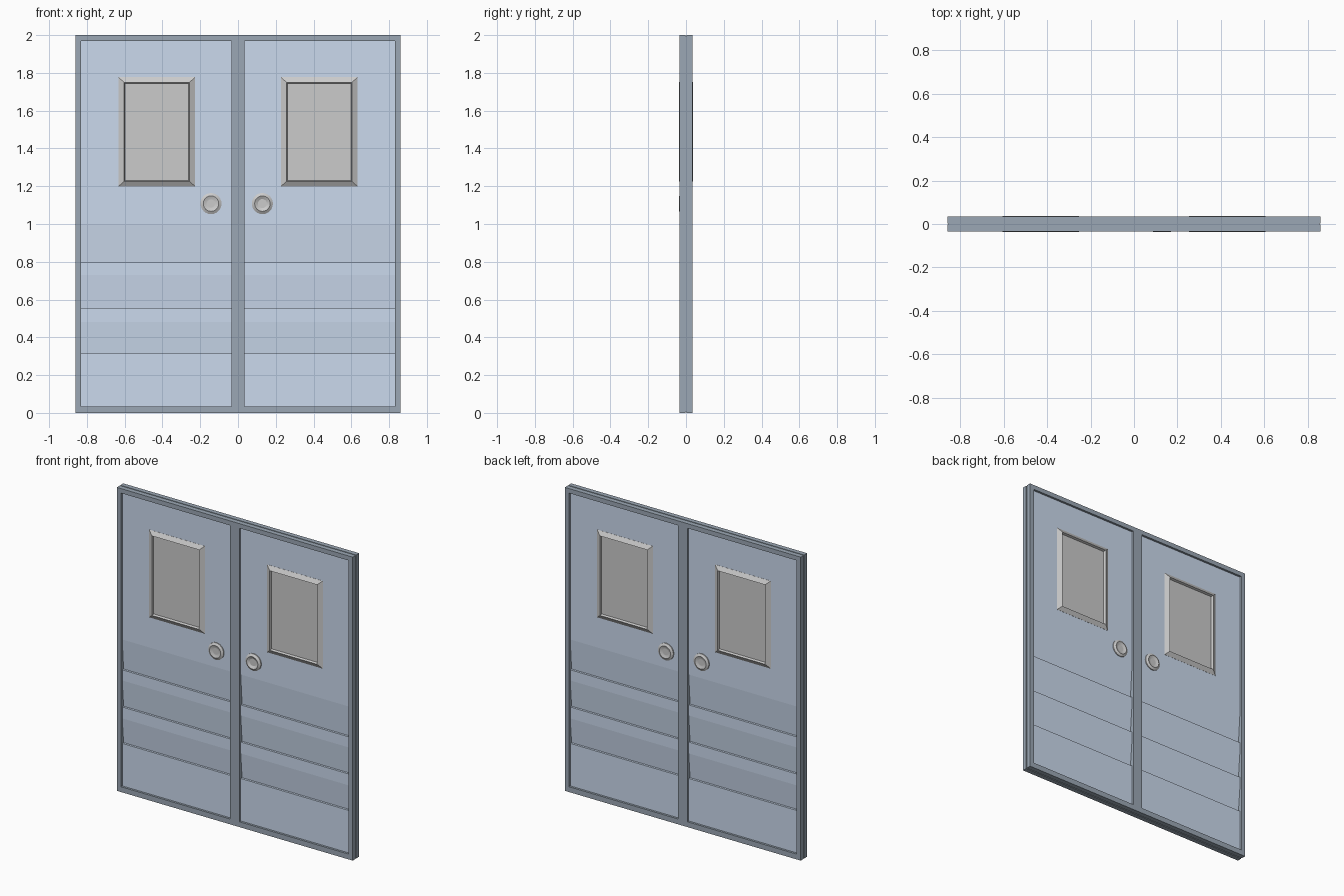
import bpy, bmesh, math

if "Cube" in bpy.data.objects:
    bpy.data.objects.remove(bpy.data.objects["Cube"])

def paint(name, rgb):
    m = bpy.data.materials.new(name)
    m.diffuse_color = (*rgb, 1)
    m.use_nodes = True
    m.node_tree.nodes["Principled BSDF"].inputs["Base Color"].default_value = m.diffuse_color
    return m

FRAME = paint("frame_paint", (0.33, 0.39, 0.46))
DOOR = paint("door_paint", (0.6, 0.7, 0.85))
FACE = 0.02          # door face distance from the centre plane

def finish(bm, name, mat=None):
    bmesh.ops.recalc_face_normals(bm, faces=bm.faces[:])
    me = bpy.data.meshes.new(name)
    bm.to_mesh(me)
    bm.free()
    ob = bpy.data.objects.new(name, me)
    bpy.context.collection.objects.link(ob)
    if mat:
        me.materials.append(mat)
    return ob

def loft(name, rings, mat=None):
    """Closed solid skinned through rings of equal point count."""
    bm = bmesh.new()
    loops = [[bm.verts.new(p) for p in r] for r in rings]
    n = len(loops[0])
    for a, b in zip(loops, loops[1:]):
        for i in range(n):
            j = (i + 1) % n
            bm.faces.new((a[i], a[j], b[j], b[i]))
    bm.faces.new(loops[0])
    bm.faces.new(loops[-1])
    return finish(bm, name, mat)

def frame(name, y0, y1, inset=0.0):
    """Double opening frame: grid of cells minus the two openings, extruded."""
    o = 0.86 - inset
    xs = [-o, -0.83, -0.034, 0.034, 0.83, o]
    zs = [inset, 0.035, 1.97, 2 - inset]
    bm = bmesh.new()
    v = [[bm.verts.new((x, y0, z)) for z in zs] for x in xs]
    for i in range(5):
        for k in range(3):
            if not (k == 1 and i in (1, 3)):
                bm.faces.new((v[i][k], v[i + 1][k], v[i + 1][k + 1], v[i][k + 1]))
    for u in [u for u in bm.verts if not u.link_faces]:
        bm.verts.remove(u)
    ext = bmesh.ops.extrude_face_region(bm, geom=bm.faces[:], use_keep_orig=True)
    for e in ext["geom"]:
        if isinstance(e, bmesh.types.BMVert):
            e.co.y = y1
    return finish(bm, name, FRAME)

# Frame: front and back casings with a thin seam between
frame("front_casing", -0.034, -0.003)
frame("back_casing", 0.003, 0.034)
frame("casing_core", -0.003, 0.003, 0.006)

# Door leaves: stepped boards on both faces, extruded across the width
IN = 0.006
prof = [(FACE, 0.03), (FACE, 0.315), (IN, 0.315), (FACE, 0.48), (FACE, 0.555),
        (IN, 0.555), (FACE, 0.73), (FACE, 0.8), (IN, 0.8), (FACE, 1.0), (FACE, 1.975)]
outline = [(-y, z) for y, z in prof] + [(y, z) for y, z in reversed(prof)]
for side, x0, x1 in (("left", -0.832, -0.032), ("right", 0.032, 0.832)):
    loft(side + "_door", [[(x, y, z) for y, z in outline] for x in (x0, x1)], DOOR)

# Windows: sloped trim, inner reveal and pane
def window(name, x):
    def rect(w, h, y, z=1.488):
        return [(x + a * w, y, z + b * h) for a, b in ((-1, -1), (1, -1), (1, 1), (-1, 1))]
    return loft(name, [rect(0.203, 0.289, -0.012), rect(0.203, 0.289, -FACE - 0.001),
                       rect(0.173, 0.262, -0.037), rect(0.169, 0.257, -0.022)])

# Knobs: round dished handles
def knob(name, x, peak):
    def circle(r, y, n=24):
        return [(x + r * math.cos(2 * math.pi * i / n), y,
                 1.108 + r * math.sin(2 * math.pi * i / n)) for i in range(n)]
    ob = loft(name, [circle(0.056, -0.012), circle(0.056, -0.026), circle(0.041, -peak),
                     circle(0.024, -0.027), circle(0.02, -0.027)])
    bpy.ops.object.select_all(action='DESELECT')
    ob.select_set(True)
    bpy.context.view_layer.objects.active = ob
    bpy.ops.object.shade_smooth_by_angle(angle=math.radians(25))
    return ob

# Same fittings on the front and, turned around, on the back
for face, turn, left_x, peak in (("front", 0, -0.143, 0.036), ("back", math.pi, -0.13, 0.034)):
    parts = [window(face + "_window_left", -0.43), window(face + "_window_right", 0.43),
             knob(face + "_knob_left", left_x, 0.034), knob(face + "_knob_right", 0.129, peak)]
    for p in parts:
        p.rotation_euler.z = turn
